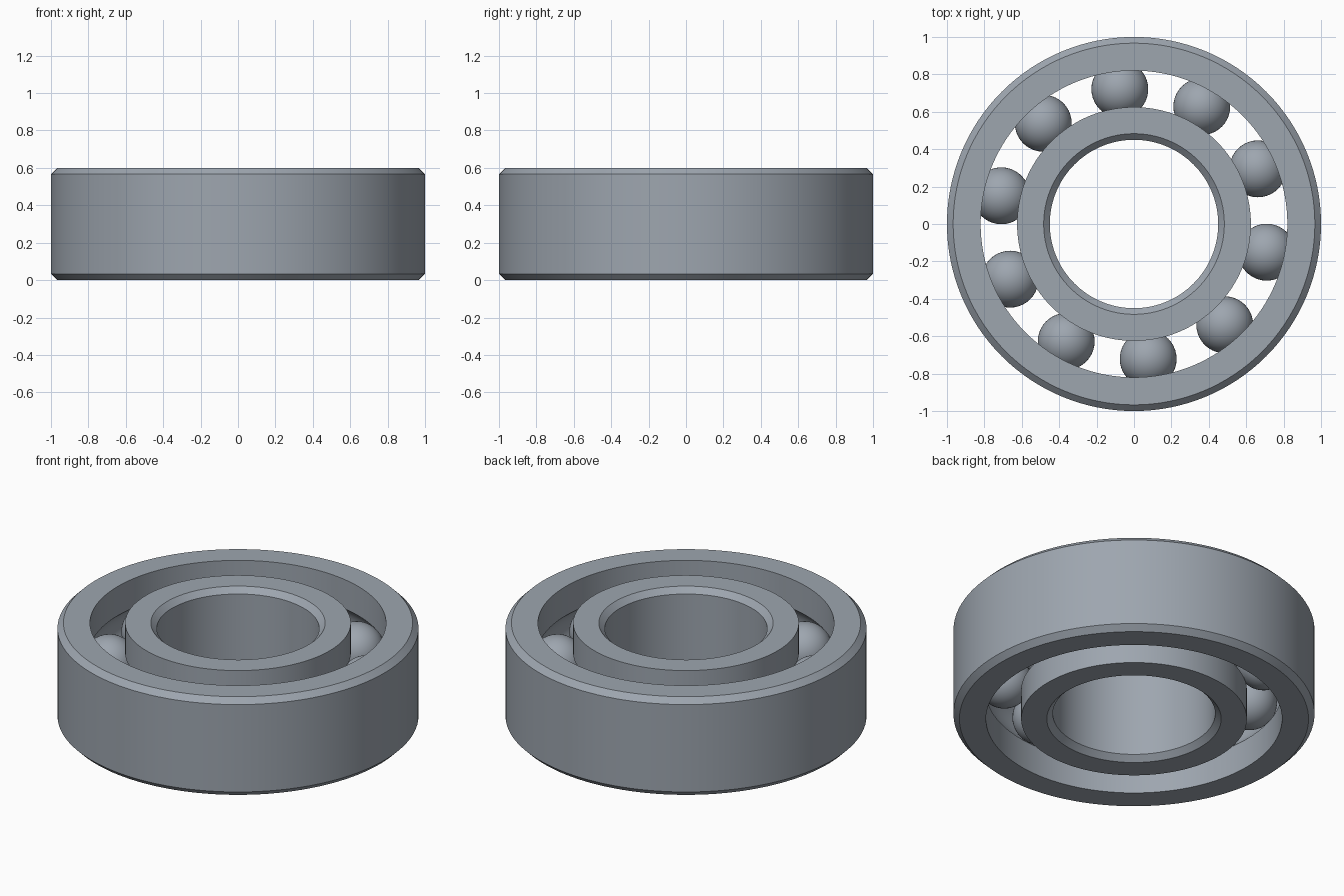
import bpy
import bmesh
from math import radians, cos, sin, acos, tau

cube = bpy.data.objects.get("Cube")
if cube:
    bpy.data.objects.remove(cube, do_unlink=True)

HEIGHT = 0.6
MID = HEIGHT / 2
CHAMFER = 0.033
PITCH = 0.725        # radius of the circle through the ball centres
BALL = 0.152
GROOVE = 0.154
BALL_COUNT = 10
SEGMENTS = 128

steel = bpy.data.materials.new("blue grey steel")
steel.use_nodes = True
colour = (0.34, 0.38, 0.43, 1)
steel.diffuse_color = colour
steel.node_tree.nodes["Principled BSDF"].inputs["Base Color"].default_value = colour


def add_object(name, bm):
    mesh = bpy.data.meshes.new(name)
    bm.to_mesh(mesh)
    bm.free()
    mesh.materials.append(steel)
    obj = bpy.data.objects.new(name, mesh)
    bpy.context.collection.objects.link(obj)
    bpy.ops.object.select_all(action='DESELECT')
    obj.select_set(True)
    bpy.context.view_layer.objects.active = obj
    bpy.ops.object.shade_smooth_by_angle(angle=radians(30))
    return obj


def add_race(name, plain_radius, track_radius):
    """Ring with chamfers on its plain wall and a ball groove in its track wall."""
    side = 1 if track_radius > PITCH else -1
    half = acos(abs(track_radius - PITCH) / GROOVE)
    inset = plain_radius - side * CHAMFER
    profile = [(inset, 0), (plain_radius, CHAMFER),
               (plain_radius, HEIGHT - CHAMFER), (inset, HEIGHT),
               (track_radius, HEIGHT)]
    steps = 12
    for i in range(steps + 1):
        a = half - 2 * half * i / steps
        profile.append((PITCH + side * GROOVE * cos(a), MID + GROOVE * sin(a)))
    profile.append((track_radius, 0))

    # Revolve the closed profile around z
    bm = bmesh.new()
    verts = [bm.verts.new((r, 0, z)) for r, z in profile]
    edges = [bm.edges.new((v, verts[i - 1])) for i, v in enumerate(verts)]
    bmesh.ops.spin(bm, geom=verts + edges, cent=(0, 0, 0), axis=(0, 0, 1),
                   angle=tau, steps=SEGMENTS, use_merge=True)
    bmesh.ops.remove_doubles(bm, verts=bm.verts[:], dist=0.0001)
    bmesh.ops.recalc_face_normals(bm, faces=bm.faces[:])
    return add_object(name, bm)


# Races
add_race("outer_race", 1.0, 0.82)
add_race("inner_race", 0.45, 0.625)

# Balls
for i in range(BALL_COUNT):
    angle = radians(24) + tau * i / BALL_COUNT
    bm = bmesh.new()
    bmesh.ops.create_uvsphere(bm, u_segments=40, v_segments=24, radius=BALL)
    ball = add_object(f"ball_{i + 1}", bm)
    ball.location = (PITCH * cos(angle), PITCH * sin(angle), MID)
